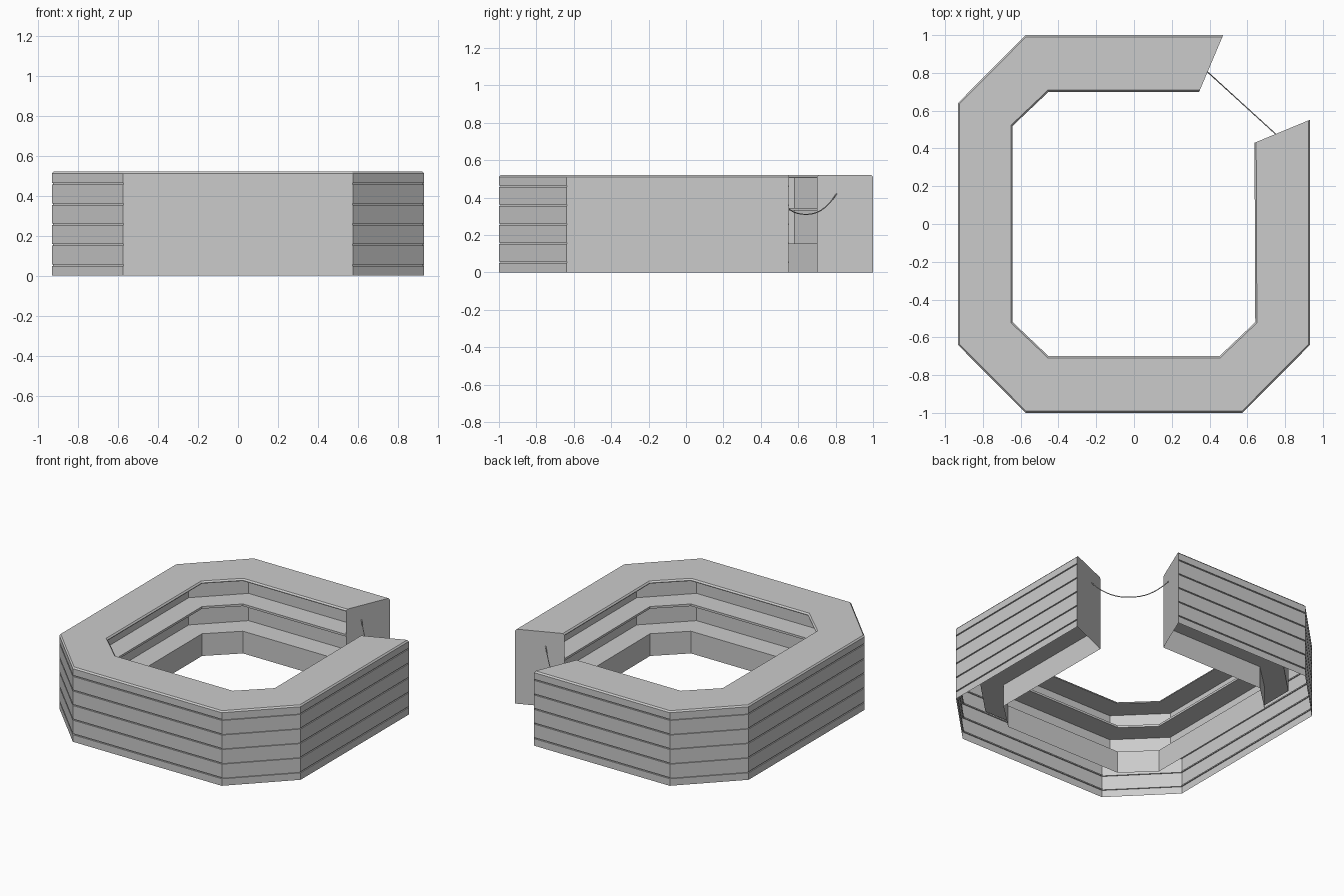
import bpy, bmesh, math
from mathutils import Vector

if "Cube" in bpy.data.objects:
    bpy.data.objects.remove(bpy.data.objects["Cube"])

# Plan stations: (outer point, inner point), running clockwise from one gap end to the other
STATIONS = [
    ((0.932, 0.552), (0.638, 0.43)),
    ((0.932, -0.64), (0.642, -0.52)),
    ((0.575, -1.0), (0.452, -0.70)),
    ((-0.575, -1.0), (-0.452, -0.70)),
    ((-0.932, -0.64), (-0.642, -0.52)),
    ((-0.932, 0.64), (-0.642, 0.52)),
    ((-0.575, 1.0), (-0.452, 0.70)),
    ((0.472, 1.0), (0.345, 0.70)),
]


def point(station, t, z):
    """t = 0 on the outer outline, 1 on the inner outline."""
    o, i = (Vector((*p, 0)) for p in station)
    return o.lerp(i, t) + Vector((0, 0, z))


def finish(name, bm, recalc=True):
    if recalc:
        bmesh.ops.recalc_face_normals(bm, faces=bm.faces)
    mesh = bpy.data.meshes.new(name)
    bm.to_mesh(mesh)
    bm.free()
    ob = bpy.data.objects.new(name, mesh)
    bpy.context.collection.objects.link(ob)
    return ob


def sweep(name, profile, closed=False):
    """Run a (t, z) profile round the counter outline."""
    bm = bmesh.new()
    rows = [[bm.verts.new(point(s, t, z)) for t, z in profile] for s in STATIONS]
    n = len(profile)
    for a, b in zip(rows, rows[1:]):
        for k in range(n if closed else n - 1):
            m = (k + 1) % n
            bm.faces.new((a[k], a[m], b[m], b[k]))
    return finish(name, bm, closed)


# Outer wall of boards with thin grooves, open underneath
wall = [(0, 0)]
for z in (0.053, 0.155, 0.257, 0.358, 0.46):
    wall += [(0, z - 0.004), (0.025, z - 0.004), (0.025, z + 0.004), (0, z + 0.004)]
wall.append((0, 0.51))
sweep("outer_boards", wall)

# Counter top with a small chamfer on both edges
sweep("counter_top", [(0, 0.505), (0, 0.51), (0.03, 0.52), (0.97, 0.52), (1, 0.51), (1, 0.505)], True)

# Inner shelving: recessed back panel, middle shelf, plinth with its ledge
sweep("shelf_back", [(0.5, 0.505), (0.5, 0.155)][::-1])
sweep("middle_shelf", [(0.5, 0.33), (0.5, 0.345), (1, 0.345), (1, 0.33)], True)
sweep("inner_plinth", [(0.5, 0.155), (1, 0.155), (1, 0)])

# Panels closing both ends at the gap
outline = [(0, 0), (0, 0.51), (0.03, 0.52), (0.97, 0.52), (1, 0.51), (1, 0)]
for name, s, flip in (("end_panel_right", STATIONS[0], 1), ("end_panel_back", STATIONS[-1], -1)):
    bm = bmesh.new()
    bm.faces.new([bm.verts.new(point(s, t, z)) for t, z in outline][::flip])
    finish(name, bm, False)

# Sagging rope across the gap
a, b = point(STATIONS[0], 0.62, 0.42), point(STATIONS[-1], 0.65, 0.42)
curve = bpy.data.curves.new("gap_rope", 'CURVE')
curve.dimensions = '3D'
curve.bevel_depth = 0.003
curve.bevel_resolution = 1
curve.use_fill_caps = True
spline = curve.splines.new('POLY')
N = 16
spline.points.add(N)
for k in range(N + 1):
    u = k / N
    p = a.lerp(b, u)
    p.z -= 0.11 * (1 - abs(2 * u - 1) ** 2.3)
    spline.points[k].co = (*p, 1)
bpy.context.collection.objects.link(bpy.data.objects.new("gap_rope", curve))
